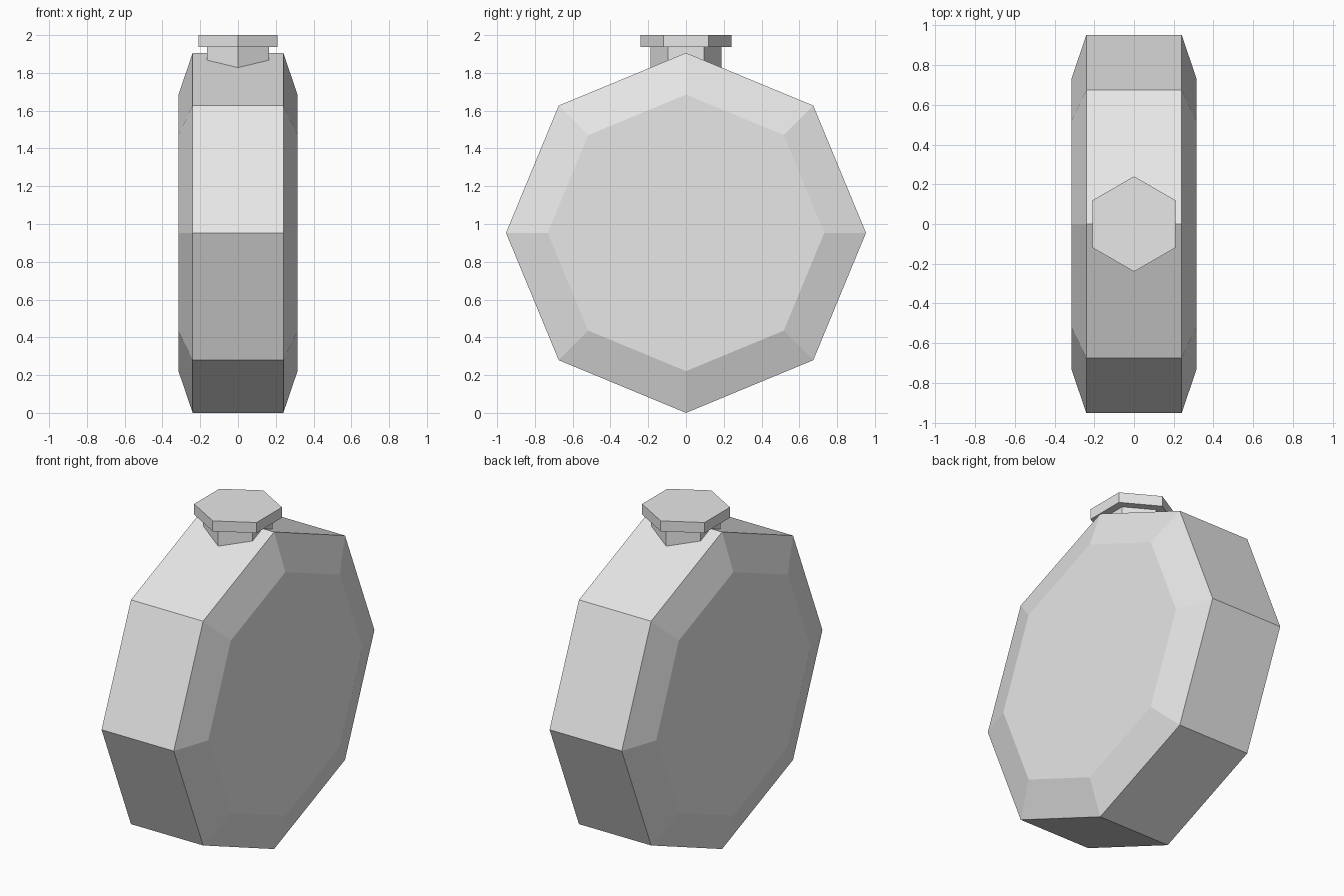
import bpy
import bmesh
from math import pi, sin, cos
from mathutils import Matrix

default = bpy.data.objects.get("Cube")
if default:
    bpy.data.objects.remove(default, do_unlink=True)

grey = bpy.data.materials.new("light grey")
grey.use_nodes = True
colour = (0.8, 0.8, 0.8, 1)
grey.diffuse_color = colour
grey.node_tree.nodes["Principled BSDF"].inputs["Base Color"].default_value = colour


def ring_stack(name, sides, rings, matrix):
    """Closed solid through (height, radius) polygon rings along local z, corners on local y."""
    bm = bmesh.new()
    loops = []
    for height, radius in rings:
        angles = [pi / 2 + 2 * pi * i / sides for i in range(sides)]
        loops.append([bm.verts.new((radius * cos(a), radius * sin(a), height)) for a in angles])
    for low, high in zip(loops, loops[1:]):
        for i in range(sides):
            j = (i + 1) % sides
            bm.faces.new((low[i], low[j], high[j], high[i]))
    bm.faces.new(loops[0][::-1])
    bm.faces.new(loops[-1])
    bm.transform(matrix)
    bmesh.ops.recalc_face_normals(bm, faces=bm.faces)
    mesh = bpy.data.meshes.new(name)
    bm.to_mesh(mesh)
    bm.free()
    mesh.materials.append(grey)
    obj = bpy.data.objects.new(name, mesh)
    bpy.context.collection.objects.link(obj)
    return obj


# Octagonal flask body with bevelled side panels, its axis along x
R = 0.953
sideways = Matrix.Translation((0, 0, R)) @ Matrix.Rotation(pi / 2, 4, "Y")
ring_stack("flask_body", 8, [(-0.315, 0.732), (-0.24, R), (0.24, R), (0.315, 0.732)], sideways)

# Hexagonal neck sunk into the body, and the wider cap on top
upright = Matrix.Identity(4)
ring_stack("neck", 6, [(1.78, 0.188), (1.94, 0.188)], upright)
ring_stack("cap", 6, [(1.937, 0.24), (2.0, 0.24)], upright)
